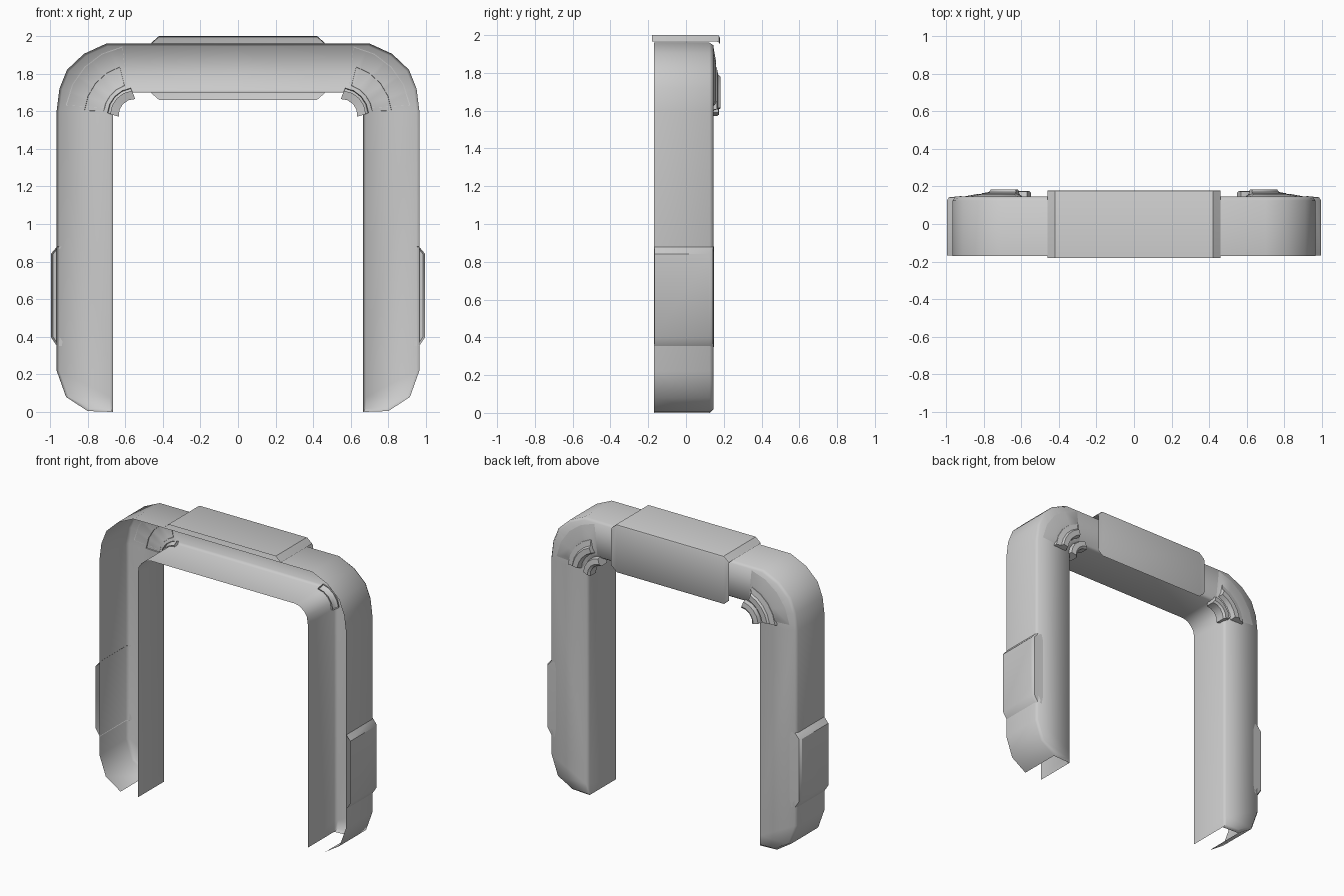
import bpy, bmesh, math

if "Cube" in bpy.data.objects:
    bpy.data.objects.remove(bpy.data.objects["Cube"])


def make(name, verts, faces, angle=35):
    me = bpy.data.meshes.new(name)
    me.from_pydata(verts, [], faces)
    bm = bmesh.new()
    bm.from_mesh(me)
    bmesh.ops.remove_doubles(bm, verts=bm.verts, dist=0.0005)
    bmesh.ops.recalc_face_normals(bm, faces=bm.faces)
    bm.to_mesh(me)
    bm.free()
    ob = bpy.data.objects.new(name, me)
    bpy.context.collection.objects.link(ob)
    bpy.ops.object.select_all(action='DESELECT')
    bpy.context.view_layer.objects.active = ob
    ob.select_set(True)
    bpy.ops.object.shade_smooth_by_angle(angle=math.radians(angle))
    return ob


def grid_faces(rows):
    n = len(rows[0])
    return [(r * n + i, r * n + i + 1, (r + 1) * n + i + 1, (r + 1) * n + i)
            for r in range(len(rows) - 1) for i in range(n - 1)]


def sheet(name, rows, angle=35):
    return make(name, [p for r in rows for p in r], grid_faces(rows), angle)


def mirror_x(ob, merge=0.001):
    m = ob.modifiers.new("mirror", 'MIRROR')
    m.merge_threshold = merge


# Arch shell: outer wall, bevelled back plate and inner wall, open at front
outer = [(0, 1.96), (.70, 1.96), (.82, 1.905), (.91, 1.82), (.95, 1.72),
         (.965, 1.60), (.965, .22), (.915, .08), (.80, .005)]
inner = [(0, 1.70), (.565, 1.70), (.605, 1.69), (.637, 1.663), (.658, 1.63),
         (.665, 1.58), (.665, .22), (.665, .08), (.665, 0)]


def inset(p, q, d=0.015):
    l = math.dist(p, q)
    return (p[0] + (q[0] - p[0]) * d / l, p[1] + (q[1] - p[1]) * d / l)


sections = []
for o, i in zip(outer, inner):
    a, b = inset(o, i), inset(i, o)
    if o is outer[-1]:
        a, b = (a[0], .018), (b[0], .018)
    sections.append([(o[0], -.17, o[1]), (o[0], .125, o[1]), (a[0], .145, a[1]),
                     (b[0], .145, b[1]), (i[0], .125, i[1]), (i[0], -.17, i[1])])
faces = grid_faces(sections)
k = 6 * (len(sections) - 1)
faces.append((k + 1, k + 2, k + 3, k + 4))   # small bevel at the foot
mirror_x(make("arch_shell", [p for s in sections for p in s], faces, 60))

# Top cover wrapping over the top and down the back
xs = (-.46, -.42, .42, .46)
top = (1.965, 2.0, 2.0, 1.965)
low = (1.695, 1.66, 1.66, 1.695)
sheet("top_cover", [
    [(x, -.18, z) for x, z in zip(xs, top)],
    [(x, .165, z) for x, z in zip(xs, top)],
    [(x, .175, z - .004) for x, z in zip(xs, top)],
    [(x, .179, z - .014) for x, z in zip(xs, top)],
    [(x, .179, z + .01) for x, z in zip(xs, low)],
    [(x, .174, z) for x, z in zip(xs, low)]])

# Side pads wrapping round the back edge of each leg
zs = (.35, .40, .84, .88)
px = (.963, .996, .996, .963)
fx = (.925, .915, .915, .925)
mirror_x(sheet("side_pad", [
    [(x, -.168, z) for x, z in zip(px, zs)],
    [(x, .125, z) for x, z in zip(px, zs)],
    [(x - .012, .142, z) for x, z in zip(px, zs)],
    [(x, .148, z) for x, z in zip(fx, zs)]]), 0)


# Curved ridges round the inner corners
def ridge(name, profile, a0, a1, cut, segs=4):
    """profile: (radius, y, end inset in degrees) points swept round the corner"""
    rows = []
    for s in range(segs + 1):
        row = []
        for r, y, e in profile:
            a = math.radians(a0 + e + (a1 - a0 - 2 * e) * s / segs)
            row.append((.55 + r * math.cos(a), y, 1.58 + r * math.sin(a)))
        rows.append(row)
    n = len(profile)
    f = grid_faces(rows)
    f += [tuple(range(n)), tuple(range(segs * n, segs * n + n))]
    mirror_x(make(name, [p for r in rows for p in r], f, cut))


ridge("corner_swell", [(.37, .144, 0), (.29, .160, 8), (.20, .160, 8), (.15, .144, 6)], 8, 80, 50)
ridge("outer_ridge", [(.268, .14, 0), (.262, .163, 1), (.225, .170, 3), (.215, .183, 5),
                      (.178, .183, 5), (.165, .14, 2)], 5, 73, 30)
ridge("inner_ridge", [(.145, .13, 12), (.135, .172, 12), (.10, .176, 8), (.085, .165, 2),
                      (.085, .10, 2), (.13, .09, 10)], -8, 94, 30)
